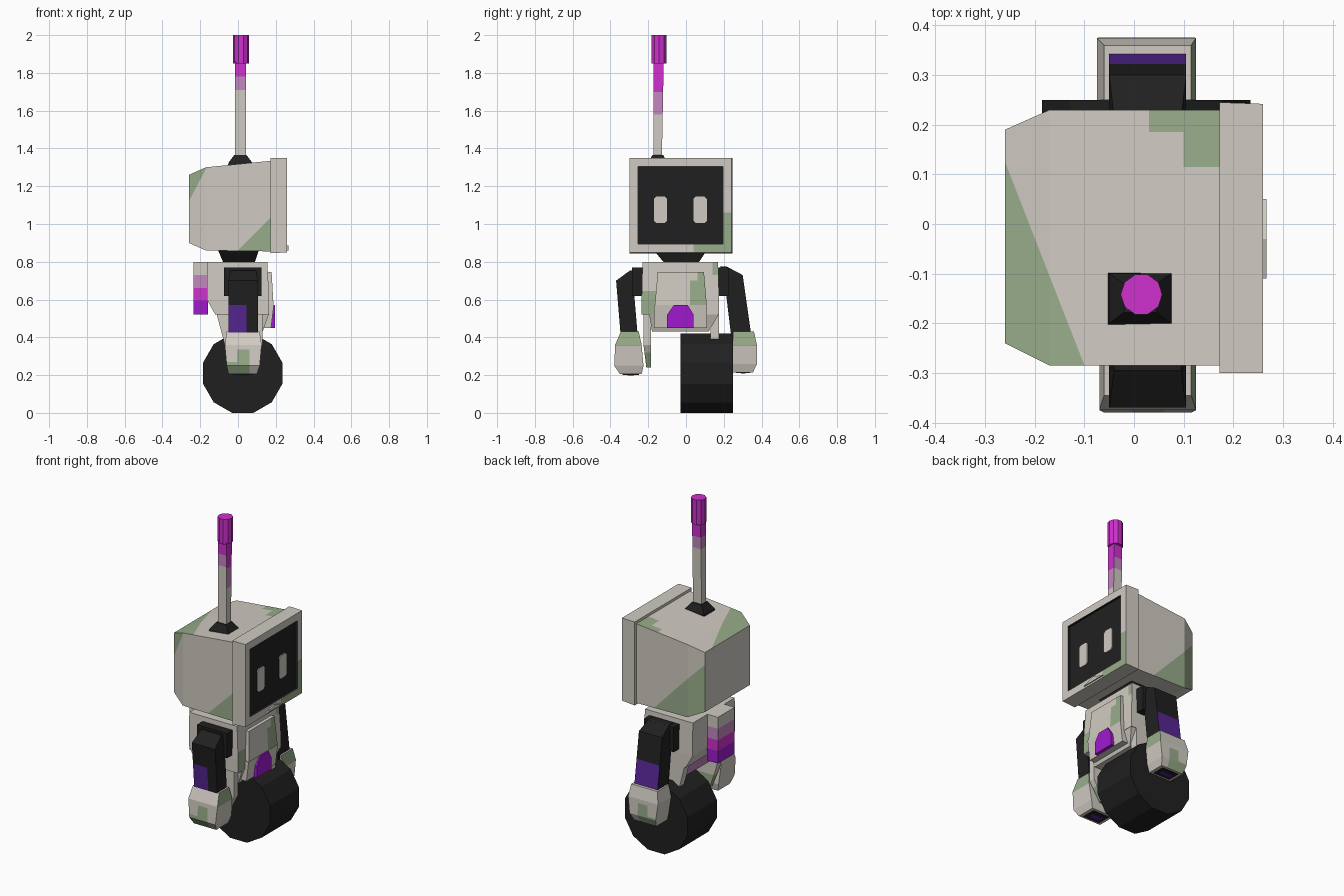
import bpy, bmesh, math
from mathutils import Vector

if "Cube" in bpy.data.objects:
    bpy.data.objects.remove(bpy.data.objects["Cube"])

MATS = {}


def material(name, r, g, b):
    m = bpy.data.materials.new(name)
    m.diffuse_color = [(c / 255) ** 2.2 for c in (r, g, b)] + [1]
    m.use_nodes = True
    m.node_tree.nodes["Principled BSDF"].inputs["Base Color"].default_value = m.diffuse_color
    MATS[name] = m


material("warm grey", 207, 202, 193)
material("sage green", 151, 171, 137)
material("black", 37, 37, 37)
material("magenta", 205, 52, 205)
material("mauve", 194, 134, 190)
material("bright purple", 158, 32, 205)
material("deep purple", 88, 42, 148)


def finish(name, bm, mat):
    bmesh.ops.recalc_face_normals(bm, faces=bm.faces)
    me = bpy.data.meshes.new(name)
    bm.to_mesh(me)
    bm.free()
    me.materials.append(MATS[mat])
    ob = bpy.data.objects.new(name, me)
    bpy.context.collection.objects.link(ob)
    return ob


def loft(name, axis, mat, *sections):
    """Rectangular sections (position, a0, a1, b0, b1) joined along an axis."""
    bm = bmesh.new()
    rings = []
    for p, a0, a1, b0, b1 in sections:
        ring = []
        for a, b in ((a0, b0), (a1, b0), (a1, b1), (a0, b1)):
            co = [a, b]
            co.insert(axis, p)
            ring.append(bm.verts.new(co))
        rings.append(ring)
    for r, s in zip(rings, rings[1:]):
        for i in range(4):
            j = (i + 1) % 4
            bm.faces.new((r[i], r[j], s[j], s[i]))
    bm.faces.new(rings[0])
    bm.faces.new(rings[-1])
    return finish(name, bm, mat)


def prism(name, axis, mat, p0, p1, outline):
    """Extrude a flat outline between two positions along an axis."""
    bm = bmesh.new()
    rings = []
    for p in (p0, p1):
        ring = []
        for a, b in outline:
            co = [a, b]
            co.insert(axis, p)
            ring.append(bm.verts.new(co))
        rings.append(ring)
        bm.faces.new(ring)
    n = len(outline)
    for i in range(n):
        j = (i + 1) % n
        bm.faces.new((rings[0][i], rings[0][j], rings[1][j], rings[1][i]))
    return finish(name, bm, mat)


def circle(cx, cy, r, n, turn=0.0):
    return [(cx + r * math.cos(turn + math.tau * i / n),
             cy + r * math.sin(turn + math.tau * i / n)) for i in range(n)]


def paint(ob, mat, facing, *planes):
    """Cut faces with planes (nx, ny, nz, d) and colour the inside n.p > d."""
    me = ob.data
    if MATS[mat].name not in me.materials:
        me.materials.append(MATS[mat])
    idx = me.materials.find(MATS[mat].name)
    bm = bmesh.new()
    bm.from_mesh(me)

    def chosen():
        return [f for f in bm.faces if facing is None or f.normal.dot(Vector(facing)) > 0.5]

    for x, y, z, d in planes:
        n = Vector((x, y, z))
        fs = chosen()
        geom = set(fs)
        for f in fs:
            geom.update(f.edges)
            geom.update(f.verts)
        bmesh.ops.bisect_plane(bm, geom=list(geom), dist=1e-5,
                               plane_co=n * (d / n.length_squared), plane_no=n)
    for f in chosen():
        c = f.calc_center_median()
        if all(Vector(p[:3]).dot(c) > p[3] for p in planes):
            f.material_index = idx
    bm.to_mesh(me)
    bm.free()


# Head shell with tapered back and camouflage patches
head = loft("head", 0, "warm grey", (-0.26, -0.24, 0.19, 0.90, 1.26),
            (-0.17, -0.285, 0.23, 0.86, 1.30), (0.18, -0.285, 0.23, 0.855, 1.335))
paint(head, "sage green", (0, 0, 1), (-1, -0.39, 0, 0.211))
paint(head, "sage green", (0, 0, 1), (1, 0, 0, 0.10), (0, 1, 0, 0.115))
paint(head, "sage green", (0, 0, 1), (1, 0, 0, 0.03), (-1, 0, 0, -0.10), (0, 1, 0, 0.185))
paint(head, "sage green", (0, -1, 0), (-1.9, 0, 1, 1.614))
paint(head, "sage green", (0, -1, 0), (1, 0, -1, -0.86))
paint(head, "sage green", (0, 1, 0), (-1.05, 0, -1, -0.9125))

# Face frame with a recessed screen
frame = loft("face_frame", 0, "warm grey", (0.172, -0.30, 0.245, 0.845, 1.35),
             (0.26, -0.30, 0.242, 0.85, 1.35))
frame.data.materials.append(MATS["black"])
bm = bmesh.new()
bm.from_mesh(frame.data)
bm.faces.ensure_lookup_table()
front = max(bm.faces, key=lambda f: f.normal.x)
bmesh.ops.inset_region(bm, faces=[front], thickness=0.064)
front.material_index = 1
edge = bmesh.ops.extrude_face_region(bm, geom=[front])
bmesh.ops.translate(bm, vec=(-0.015, 0, 0), verts=[v for v in edge["geom"] if isinstance(v, bmesh.types.BMVert)])
if front.is_valid:
    bm.faces.remove(front)
bm.to_mesh(frame.data)
bm.free()
paint(frame, "sage green", (1, 0, 0), (0, 1, 0, 0.18), (0, 0, -1, -1.06), (1, 0, 0, 0.255))
paint(frame, "sage green", (1, 0, 0), (0, 1, 0, 0.04), (0, 0, -1, -0.912), (1, 0, 0, 0.255))

# Eyes with clipped corners, and chin ridge
for i, y in enumerate((-0.135, 0.075)):
    a, b, c = 0.035, 0.07, 0.012
    outline = [(y + u, 1.075 + v) for u, v in
               ((-a + c, -b), (a - c, -b), (a, -b + c), (a, b - c),
                (a - c, b), (-a + c, b), (-a, b - c), (-a, -b + c))]
    prism(f"eye_{i}", 0, "warm grey", 0.244, 0.251, outline)
prism("chin_ridge", 0, "warm grey", 0.25, 0.267, [(-0.11, 0.86), (0.05, 0.86), (-0.03, 0.885)])

# Antenna
loft("antenna_base", 2, "black", (1.30, -0.055, 0.08, -0.205, -0.097),
     (1.325, -0.05, 0.075, -0.20, -0.10), (1.365, -0.02, 0.045, -0.178, -0.12))
rod = loft("antenna_rod", 2, "warm grey", (1.33, -0.015, 0.042, -0.172, -0.128),
           (1.86, -0.015, 0.042, -0.172, -0.118))
for d, low, high in (((1, 0, 0), 1.58, 1.70), ((-1, 0, 0), 1.70, 1.77),
                     ((0, 1, 0), 1.70, 1.77), ((0, -1, 0), 1.71, 1.78)):
    paint(rod, "mauve", d, (0, 0, 1, low))
    paint(rod, "magenta", d, (0, 0, 1, high))
prism("antenna_tip", 2, "magenta", 1.85, 2.0, circle(0.015, -0.142, 0.042, 10))

# Neck
loft("neck", 2, "black", (0.78, -0.075, 0.085, -0.11, 0.05),
     (0.80, -0.08, 0.09, -0.12, 0.07), (0.86, -0.105, 0.11, -0.17, 0.11))

# Torso, chest plate, belt and pelvis
torso = loft("torso", 2, "warm grey", (0.52, -0.12, 0.165, -0.235, 0.175),
             (0.60, -0.165, 0.165, -0.235, 0.175), (0.80, -0.165, 0.155, -0.23, 0.17))
paint(torso, "sage green", (1, 0, 0), (0, -1, 0, 0.155), (0, 0, -1, -0.645))
paint(torso, "sage green", (1, 0, 0), (0, 1, 0, 0.14), (0, 0, 1, 0.73))
chest = loft("chest_plate", 2, "warm grey", (0.57, 0.15, 0.188, -0.165, 0.11),
             (0.745, 0.15, 0.178, -0.15, 0.095))
paint(chest, "sage green", (1, 0, 0), (0, 1, 0, 0.02), (0, 0, -1, -0.70))
paint(chest, "sage green", (1, 0, 0), (0, 1, 0, 0.06))
loft("belt_plate", 2, "warm grey", (0.45, 0.12, 0.175, -0.17, 0.11),
     (0.57, 0.12, 0.19, -0.17, 0.11))
prism("belt_gem", 0, "bright purple", 0.16, 0.197,
      [(-0.10, 0.45), (0.04, 0.45), (0.04, 0.52), (0.01, 0.57), (-0.065, 0.57), (-0.10, 0.52)])
pelvis = loft("pelvis", 2, "warm grey", (0.43, -0.07, 0.13, -0.18, 0.12),
              (0.525, -0.115, 0.165, -0.195, 0.175))
paint(pelvis, "mauve", (-1, 0, 0))

# Back pack with colour bands
pack = loft("back_pack", 2, "warm grey", (0.52, -0.235, -0.16, -0.13, 0.03),
            (0.80, -0.235, -0.16, -0.13, 0.03))
for top, colour in ((0.73, "mauve"), (0.66, "magenta"), (0.595, "bright purple")):
    paint(pack, colour, None, (0, 0, -1, -top))

# Wheel and its fork
prism("wheel", 1, "black", -0.03, 0.25,
      circle(0.025, 0.21, 0.21 / math.cos(math.pi / 12), 12, math.pi / 12))
for side, y0, y1 in (("left", -0.225, -0.185), ("right", 0.13, 0.175)):
    prong = loft(f"fork_{side}", 2, "warm grey", (0.24, -0.03, 0.07, y0 + 0.015, y1),
                 (0.36, -0.07, 0.13, y0, y1), (0.53, -0.115, 0.13, y0, y1))
    paint(prong, "sage green", None, (0, 0, -1, -0.32))

# Shoulders
for side, y0, y1 in (("left", -0.285, -0.22), ("right", 0.16, 0.225)):
    loft(f"shoulder_{side}", 1, "black", (y0, -0.075, 0.125, 0.62, 0.77),
         (y1, -0.075, 0.125, 0.62, 0.77))

# Upper arms with purple outer patches
arm_l = loft("upper_arm_left", 2, "black", (0.40, -0.05, 0.105, -0.345, -0.255),
             (0.70, -0.05, 0.105, -0.37, -0.28), (0.755, -0.04, 0.095, -0.295, -0.275))
arm_r = loft("upper_arm_right", 2, "black", (0.40, -0.05, 0.105, 0.24, 0.347),
             (0.73, -0.05, 0.105, 0.20, 0.30), (0.775, -0.04, 0.095, 0.18, 0.215))
paint(arm_l, "deep purple", (0, -1, 0), (0, 0, -1, -0.57), (-1, 0, 0, -0.045))
paint(arm_r, "deep purple", (0, 1, 0), (0, 0, -1, -0.57))

# Forearms with camouflage and slotted ends
hand_l = loft("forearm_left", 2, "warm grey", (0.205, -0.05, 0.10, -0.35, -0.235),
              (0.25, -0.06, 0.115, -0.38, -0.225), (0.36, -0.07, 0.125, -0.375, -0.235),
              (0.43, -0.06, 0.115, -0.345, -0.25))
hand_r = loft("forearm_right", 2, "warm grey", (0.215, -0.05, 0.10, 0.25, 0.355),
              (0.26, -0.06, 0.115, 0.25, 0.376), (0.36, -0.075, 0.125, 0.25, 0.375),
              (0.43, -0.06, 0.115, 0.25, 0.36))
for hand, out, y0, y1, z in ((hand_l, -1, -0.335, -0.25, 0.205), (hand_r, 1, 0.265, 0.34, 0.215)):
    paint(hand, "sage green", (1, 0, 0), (0, 0, 1, 0.355))
    paint(hand, "sage green", (0, out, 0), (0, 0, -1, -0.335), (1, 0, 0, -0.005), (-1, 0, 0, -0.06))
    paint(hand, "sage green", (0, out, 0), (0, 0, -1, -0.27), (-1, 0, 0, 0.005))
    loft(hand.name + "_slot", 2, "black", (z - 0.004, -0.03, 0.08, y0, y1), (z + 0.004, -0.03, 0.08, y0, y1))
    loft(hand.name + "_slot_glow", 2, "deep purple", (z - 0.007, -0.01, 0.06, y0 + 0.025, y1 - 0.025),
         (z, -0.01, 0.06, y0 + 0.025, y1 - 0.025))
